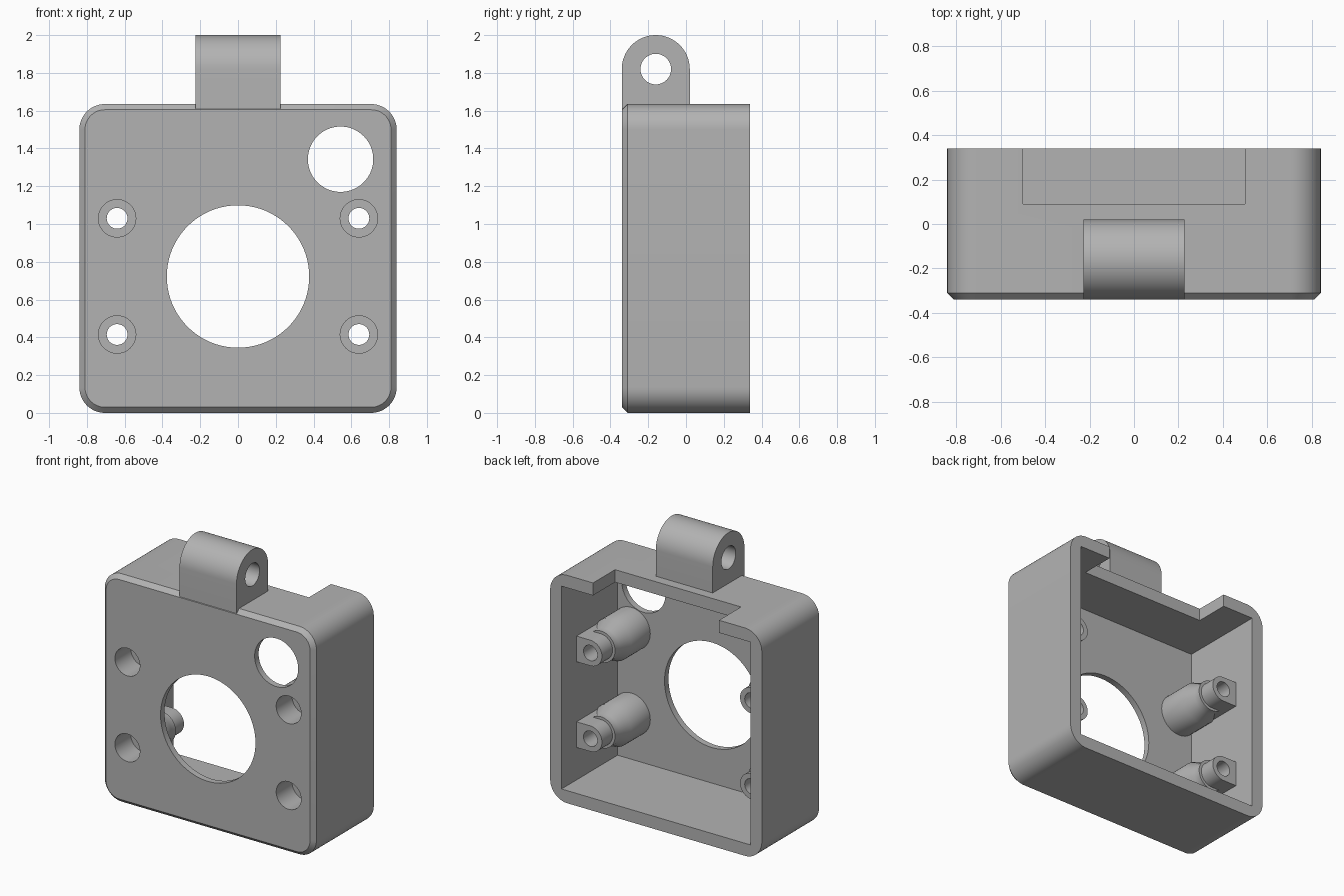
import bpy, bmesh
from math import sin, cos, pi

cube = bpy.data.objects.get("Cube")
if cube:
    bpy.data.objects.remove(cube, do_unlink=True)

grey = bpy.data.materials.new("plain grey")
grey.use_nodes = True
grey.diffuse_color = (0.45, 0.45, 0.45, 1)
grey.node_tree.nodes["Principled BSDF"].inputs["Base Color"].default_value = grey.diffuse_color


def arc(cx, cz, r, start=0.0, sweep=2 * pi, n=48):
    closed = abs(sweep) > 6.2
    count = n if closed else n + 1
    return [(cx + r * cos(start + sweep * i / n), cz + r * sin(start + sweep * i / n))
            for i in range(count)]


def rect(x0, x1, z0, z1):
    return [(x0, z0), (x1, z0), (x1, z1), (x0, z1)]


def rounded(inset):
    w, low, high, r = 0.84 - inset, inset, 1.635 - inset, 0.135 - inset
    corners = ((w - r, high - r), (r - w, high - r), (r - w, low + r), (w - r, low + r))
    return [p for k, (x, z) in enumerate(corners) for p in arc(x, z, r, k * pi / 2, pi / 2, 12)]


def loft(name, sections, along_x=False):
    """Solid through (position, profile) sections along y, or along x."""
    bm = bmesh.new()
    rings = []
    for pos, profile in sections:
        rings.append([bm.verts.new((pos, a, b) if along_x else (a, pos, b)) for a, b in profile])
    for r0, r1 in zip(rings, rings[1:]):
        for i in range(len(r0)):
            j = (i + 1) % len(r0)
            bm.faces.new((r0[i], r0[j], r1[j], r1[i]))
    bm.faces.new(rings[0])
    bm.faces.new(rings[-1])
    bmesh.ops.recalc_face_normals(bm, faces=bm.faces)
    mesh = bpy.data.meshes.new(name)
    bm.to_mesh(mesh)
    bm.free()
    obj = bpy.data.objects.new(name, mesh)
    bpy.context.collection.objects.link(obj)
    mesh.materials.append(grey)
    return obj


def combine(target, other, operation):
    mod = target.modifiers.new("combine", 'BOOLEAN')
    mod.operation = operation
    mod.solver = 'EXACT'
    mod.object = other
    bpy.context.view_layer.update()
    graph = bpy.context.evaluated_depsgraph_get()
    mesh = bpy.data.meshes.new_from_object(target.evaluated_get(graph))
    target.modifiers.clear()
    target.data = mesh
    bpy.data.objects.remove(other, do_unlink=True)


FRONT, BACK, FLOOR, END = -0.34, 0.34, -0.295, 0.17

# Rounded box with a chamfered front edge
housing = loft("housing", [(FRONT, rounded(0.03)), (FRONT + 0.03, rounded(0)), (BACK, rounded(0))])

# Open cavity at the back and notch in the top wall
combine(housing, loft("cavity", [(FLOOR, rect(-0.75, 0.75, 0.09, 1.545)),
                                 (0.5, rect(-0.75, 0.75, 0.09, 1.545))]), 'DIFFERENCE')
combine(housing, loft("notch", [(0.09, rect(-0.5, 0.5, 1.4, 1.8)),
                                (0.5, rect(-0.5, 0.5, 1.4, 1.8))]), 'DIFFERENCE')

# Hinge lug on top, with its pin hole
lug = [(FRONT, 1.61), (0.02, 1.61)] + arc(-0.16, 1.82, 0.18, 0, pi, 32)
combine(housing, loft("hinge_lug", [(-0.226, lug), (0.226, lug)], True), 'UNION')
pin = arc(-0.16, 1.82, 0.081)
combine(housing, loft("pin_hole", [(-0.4, pin), (0.4, pin)], True), 'DIFFERENCE')

# Screw posts against the side walls
for side in (-1, 1):
    for z in (0.415, 1.03):
        x = side * 0.64
        wide, narrow = arc(x, z, 0.15), arc(x, z, 0.112)
        combine(housing, loft("screw_post", [(FLOOR - 0.02, wide), (-0.08, wide),
                                             (0.0, narrow), (0.05, narrow)]), 'UNION')
        tip = [(side * a, b) for a, b in
               arc(0.64, z, 0.092, pi / 2, pi, 24) + [(0.8, z - 0.092), (0.8, z + 0.092)]]
        combine(housing, loft("post_tip", [(-0.1, tip), (END, tip)]), 'UNION')
        bore, screw = arc(x, z, 0.099), arc(x, z, 0.055)
        combine(housing, loft("counterbore", [(-0.5, bore), (-0.16, bore)]), 'DIFFERENCE')
        combine(housing, loft("screw_hole", [(-0.5, screw), (0.3, screw)]), 'DIFFERENCE')

# Large central opening and smaller corner opening
for x, z, r in ((0, 0.722, 0.377), (0.543, 1.343, 0.173)):
    hole = arc(x, z, r, n=80)
    combine(housing, loft("opening", [(-0.5, hole), (-0.2, hole)]), 'DIFFERENCE')

bpy.ops.object.select_all(action='DESELECT')
housing.select_set(True)
bpy.context.view_layer.objects.active = housing
bpy.ops.object.shade_smooth_by_angle(angle=0.5)
